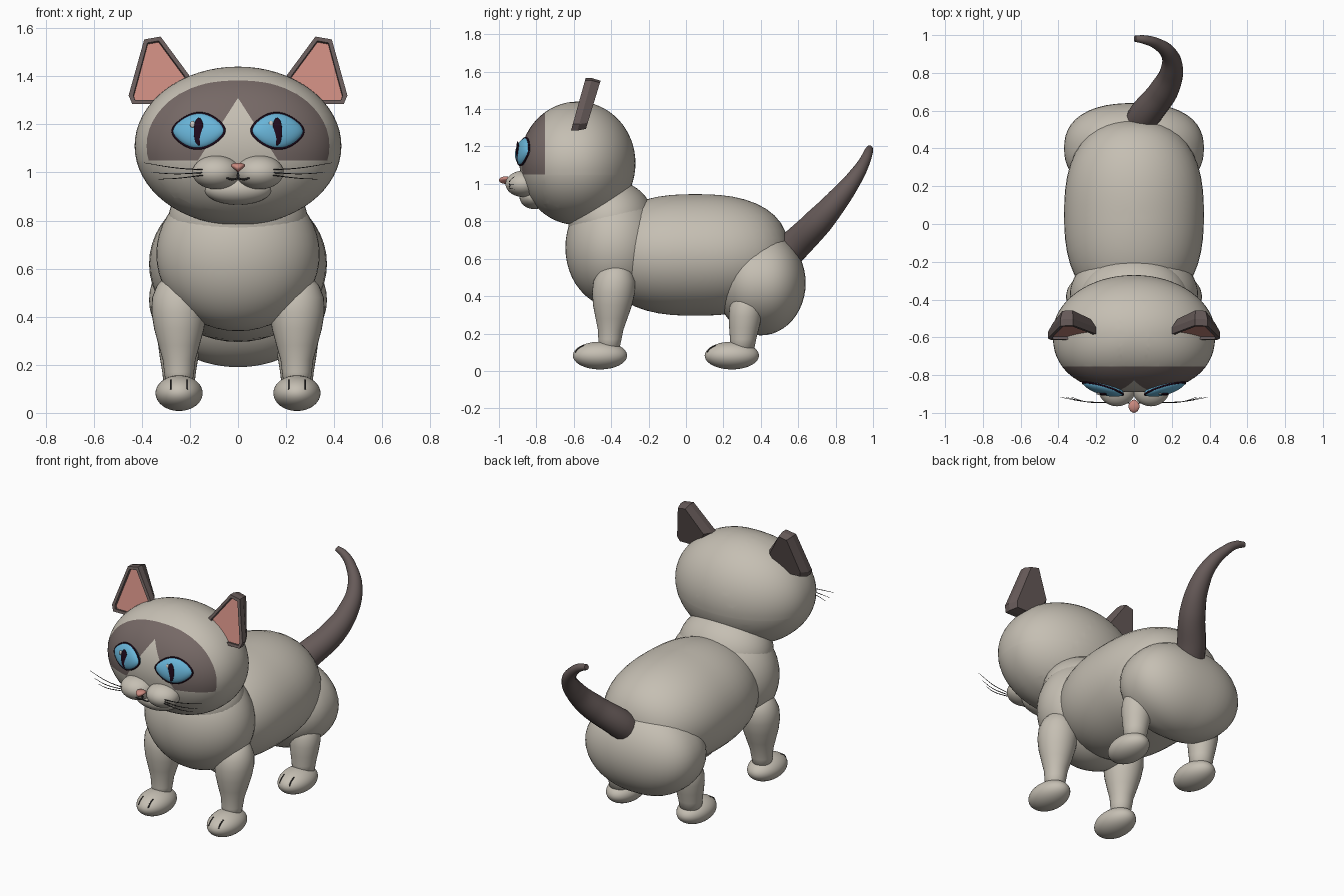
import bpy, bmesh, math
from mathutils import Vector, Euler

if "Cube" in bpy.data.objects:
    bpy.data.objects.remove(bpy.data.objects["Cube"])


def material(name, r, g, b):
    m = bpy.data.materials.new(name)
    m.use_nodes = True
    m.diffuse_color = (r, g, b, 1)
    m.node_tree.nodes["Principled BSDF"].inputs["Base Color"].default_value = (r, g, b, 1)
    return m


FUR = material("light fur", .56, .52, .45)
MASK = material("face mask brown", .18, .14, .132)
DARK = material("dark brown", .135, .104, .1)
PINK = material("pink skin", .58, .25, .21)
BLUE = material("eye blue", .14, .46, .69)
PUPIL = material("pupil purple", .015, .003, .012)
LINE = material("line grey", .03, .028, .028)
SHINE = material("eye shine", .6, .58, .56)


def finish(name, bm, mats, smooth=True):
    bmesh.ops.recalc_face_normals(bm, faces=bm.faces)
    mesh = bpy.data.meshes.new(name)
    bm.to_mesh(mesh)
    bm.free()
    for m in mats:
        mesh.materials.append(m)
    mesh.polygons.foreach_set("use_smooth", [smooth] * len(mesh.polygons))
    obj = bpy.data.objects.new(name, mesh)
    bpy.context.collection.objects.link(obj)
    return obj


def blob_mesh(centre, radii, warp=None, rot=(0, 0, 0), seg=48):
    """Ellipsoid, with an optional warp of the unit sphere."""
    bm = bmesh.new()
    bmesh.ops.create_uvsphere(bm, u_segments=seg, v_segments=seg // 2, radius=1)
    turn = Euler(rot).to_matrix()
    for v in bm.verts:
        p = warp(v.co) if warp else v.co
        v.co = turn @ Vector(a * b for a, b in zip(p, radii)) + Vector(centre)
    return bm


def blob(name, mat, centre, radii, warp=None, rot=(0, 0, 0), seg=48):
    return finish(name, blob_mesh(centre, radii, warp, rot, seg), [mat])


def tube(name, mat, points, radii, cyclic=False):
    """Smooth tapered tube through the points."""
    curve = bpy.data.curves.new(name, "CURVE")
    curve.dimensions = "3D"
    curve.bevel_depth = 1
    curve.bevel_resolution = 6 if radii[0] > .02 else 1
    curve.resolution_u = 8
    curve.use_fill_caps = True
    sp = curve.splines.new("BEZIER")
    sp.bezier_points.add(len(points) - 1)
    sp.use_cyclic_u = cyclic
    for i, (bp, p) in enumerate(zip(sp.bezier_points, points)):
        bp.co = p
        bp.radius = radii[min(i, len(radii) - 1)]
        bp.handle_left_type = bp.handle_right_type = "AUTO"
    temp = bpy.data.objects.new(name + "_path", curve)
    bpy.context.collection.objects.link(temp)
    deps = bpy.context.evaluated_depsgraph_get()
    mesh = bpy.data.meshes.new_from_object(temp.evaluated_get(deps))
    bpy.data.objects.remove(temp)
    bm = bmesh.new()
    bm.from_mesh(mesh)
    bpy.data.meshes.remove(mesh)
    for f in bm.faces:
        f.material_index = 0
    return finish(name, bm, [mat])


def wide(p):
    """Fuller outline as seen from above."""
    return lambda c: c / math.sqrt((abs(c.x) ** p + abs(c.y) ** p) ** (2 / p) + c.z ** 2)


def barrel(c, p=2.5):
    return c / ((c.x ** 2 + c.z ** 2) ** (p / 2) + abs(c.y) ** p) ** (1 / p)


# Torso
blob("body", FUR, (0, .05, .62), (.37, .5, .325), barrel)
blob("chest", FUR, (0, -.38, .66), (.34, .265, .32))
blob("neck", FUR, (0, -.4, .8), (.29, .23, .22))
blob("hips", FUR, (0, .4, .47), (.37, .24, .28), wide(2.4))

# Head, full in front, with the face mask cut into it
full = wide(2.4)
head = blob_mesh((0, -.58, 1.11), (.43, .31, .33), lambda c: full(c) if c.y < 0 else c, seg=64)
APEX, SLOPE, BACK, BASE = 1.31, .64, -.755, 1.05
cuts = [((0, BACK, 0), (0, 1, 0)), ((0, 0, BASE), (0, 0, 1)),
        ((0, 0, APEX), (1, 0, SLOPE)), ((0, 0, APEX), (-1, 0, SLOPE))]
for co, no in cuts:
    bmesh.ops.bisect_plane(head, geom=head.verts[:] + head.edges[:] + head.faces[:],
                           plane_co=co, plane_no=no, dist=1e-5)
for f in head.faces:
    c = f.calc_center_median()
    f.material_index = int(c.y < BACK and c.z > BASE and abs(c.x) > (APEX - c.z) * SLOPE)
finish("head", head, [FUR, MASK])

# Chin, nose and tail
blob("chin", FUR, (0, -.81, .93), (.14, .08, .065))
blob("nose", PINK, (0, -.965, 1.02), (.04, .035, .02),
     lambda c: Vector((c.x * (.6 + .5 * c.z), c.y, c.z)), seg=24)
tube("tail", DARK,
     [(.03, .53, .62), (.06, .58, .67), (.16, .71, .8), (.2, .815, .92), (.185, .9, 1.03),
      (.12, .955, 1.12), (.06, .975, 1.17), (.005, .982, 1.19)],
     [.085, .085, .076, .06, .043, .03, .024, .017])


def almond(c):
    return Vector((c.x, c.y, c.z * (1 - .3 * c.x ** 2)))


def leg(name, x, y, lean, profile):
    """Turned leg whose centre leans in y; profile holds (height, radius)."""
    bm = bmesh.new()
    rings = []
    top = profile[-1][0]
    for z, r in profile:
        cy = y + lean * (top - z) / top
        rings.append([bm.verts.new((x + r * math.cos(a), cy + r * math.sin(a), z))
                      for a in (math.tau * i / 32 for i in range(32))])
    for lo, hi in zip(rings, rings[1:]):
        for i in range(32):
            bm.faces.new((lo[i - 1], lo[i], hi[i], hi[i - 1]))
    bm.faces.new(rings[0])
    bm.faces.new(rings[-1])
    return finish(name, bm, [FUR])


def ear(name, s):
    """Leaning slab with a sunken pink front and a narrower back."""
    outline = [(.2, 1.4), (.322, 1.565), (.39, 1.553), (.455, 1.32), (.44, 1.285), (.26, 1.285)]
    bm = bmesh.new()
    mid = Vector((.34, 1.40))
    front, back = [], []
    for x, z in outline:
        y = -.615 + (z - 1.285) * .28
        front.append(bm.verts.new((s * x, y, z)))
        back.append((front[-1], Vector((s * x, y + .035, z))))
    side = [bm.verts.new(p) for _, p in back]
    rear = [bm.verts.new((s * (mid.x + (x - mid.x) * .78), -.535 + (z - 1.285) * .28,
                          mid.y + (z - mid.y) * .92)) for x, z in outline]
    for a, b in ((front, side), (side, rear)):
        for i in range(len(a)):
            bm.faces.new((a[i - 1], a[i], b[i], b[i - 1]))
    face = bm.faces.new(front)
    bm.faces.new(rear)
    bmesh.ops.recalc_face_normals(bm, faces=bm.faces)
    bmesh.ops.inset_region(bm, faces=[face], thickness=.02, depth=0)
    bmesh.ops.inset_region(bm, faces=[face], thickness=.002, depth=-.015)
    face.material_index = 1
    return finish(name, bm, [DARK, PINK], smooth=False)


FRONT_LEG = [(.08, .05), (.17, .062), (.22, .068), (.28, .085), (.35, .104), (.42, .115),
             (.48, .112), (.53, .092), (.56, .065), (.58, .02)]
HIND_LEG = [(.08, .06), (.17, .07), (.23, .08), (.29, .088), (.34, .088), (.39, .074),
            (.425, .05), (.44, .015)]

for s, side in ((1, "left"), (-1, "right")):
    ear(side + "_ear", s)
    blob(side + "_muzzle", FUR, (s * .09, -.87, 1.0), (.1, .095, .07))

    # Eye with rim, slit pupil and shine
    rot = (math.radians(-12), 0, math.radians(16 * s))
    centre, size = Vector((s * .163, -.868, 1.172)), (.112, .034, .075)
    blob(side + "_eye", BLUE, centre, size, almond, rot)
    turn = Euler(rot).to_matrix()
    rim = []
    for i in range(32):
        a = math.tau * i / 32
        p = almond(Vector((math.cos(a), 0, math.sin(a))))
        rim.append(turn @ Vector((p.x * size[0], -.004, p.z * size[2])) + centre)
    tube(side + "_eye_rim", PUPIL, rim, [.005], cyclic=True)
    blob(side + "_pupil", PUPIL, (s * .163, -.9, 1.17), (.021, .008, .058), seg=24)
    blob(side + "_eye_shine", SHINE, (s * .163 - .026, -.898, 1.2), (.011, .006, .014), seg=16)

    # Mouth and whiskers
    tube(side + "_mouth", LINE, [(0, -.95, 1.0), (0, -.952, .98), (s * .02, -.948, .971),
                                 (s * .05, -.948, .978)], [.004])
    for i, (z0, z1) in enumerate(((1.01, 1.04), (1.0, 1.0), (.99, .972))):
        tube(f"{side}_whisker_{i + 1}", LINE,
             [(s * .13, -.945, z0), (s * .26, -.94, (z0 + z1) / 2 - .006),
              (s * (.39 - .03 * i), -.917, z1)], [.0025, .002, .001])

    # Legs, paws and toe lines
    x = s * .245
    leg(side + "_front_leg", x, -.375, -.045, FRONT_LEG)
    leg(side + "_hind_leg", x, .33, -.04, HIND_LEG)
    for end, y in (("front", -.46), ("hind", .245)):
        blob(f"{side}_{end}_paw", FUR, (x, y, .082), (.098, .145, .074))
        for k in (-1, 1):
            pts = []
            for z in (.098, .117, .136):
                d = math.sqrt(1 - ((z - .082) / .074) ** 2 - (.034 / .098) ** 2)
                pts.append((x + k * .034, y - .145 * d, z))
            tube(f"{side}_{end}_toe_line_{'inner' if k * s < 0 else 'outer'}", LINE, pts, [.004])
